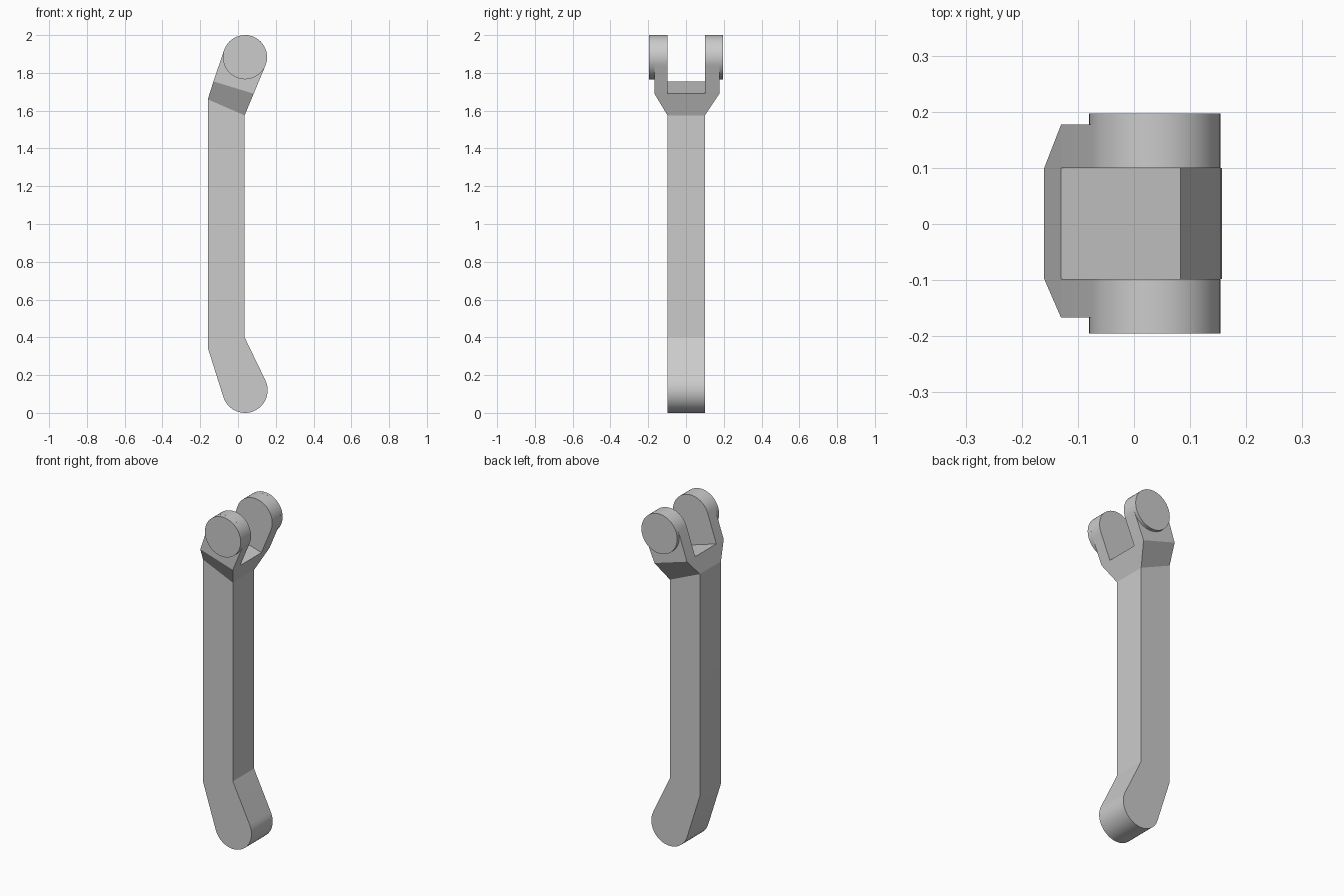
import bpy, bmesh, math

if "Cube" in bpy.data.objects:
    bpy.data.objects.remove(bpy.data.objects["Cube"])

# Material
grey = bpy.data.materials.new("plain grey")
grey.use_nodes = True
tone = (0.6, 0.6, 0.6, 1)
grey.diffuse_color = tone
grey.node_tree.nodes["Principled BSDF"].inputs["Base Color"].default_value = tone


def arc(cx, cz, r, start, end, steps=24):
    angles = [math.radians(start + (end - start) * i / steps) for i in range(steps + 1)]
    return [(cx + r * math.cos(a), cz + r * math.sin(a)) for a in angles]


def loft(name, front, y_front, back, y_back):
    """Solid between matching side outlines; each y may vary per point."""
    bm = bmesh.new()
    a = [bm.verts.new((x, y, z)) for (x, z), y in zip(front, y_front)]
    b = [bm.verts.new((x, y, z)) for (x, z), y in zip(back, y_back)]
    bm.faces.new(a)
    bm.faces.new(b[::-1])
    for i in range(len(a)):
        j = (i + 1) % len(a)
        bm.faces.new((a[j], a[i], b[i], b[j]))
    bmesh.ops.recalc_face_normals(bm, faces=bm.faces)
    mesh = bpy.data.meshes.new(name)
    bm.to_mesh(mesh)
    bm.free()
    mesh.materials.append(grey)
    obj = bpy.data.objects.new(name, mesh)
    bpy.context.collection.objects.link(obj)
    bpy.ops.object.select_all(action="DESELECT")
    obj.select_set(True)
    bpy.context.view_layer.objects.active = obj
    bpy.ops.object.shade_smooth_by_angle(angle=math.radians(25))
    return obj


def slab(name, outline, y0, y1):
    n = len(outline)
    return loft(name, outline, [y0] * n, outline, [y1] * n)


# Lines shared by the shaft, collar and fork arms
shaft_top = [(0.035, 1.575), (-0.16, 1.66)]
slot_floor = [(0.083, 1.69), (-0.13, 1.755)]

# Shaft with a bent, rounded lower end
foot = arc(0.037, 0.12, 0.12, 197, 387)
slab("shaft", [(-0.16, 0.345)] + foot + [(0.035, 0.40)] + shaft_top, -0.098, 0.1)

# Flared collar below the slot
collar = shaft_top + slot_floor[::-1]
loft("collar", collar, [-0.098, -0.098, -0.167, -0.167],
     collar, [0.1, 0.1, 0.177, 0.177])

# Fork arms with raised round bosses
for side, inner, outer, face in (("front", -0.098, -0.167, -0.195),
                                 ("back", 0.1, 0.177, 0.197)):
    tip = arc(0.037, 1.883, 0.117, -24, 162)
    slab(side + "_fork_arm", slot_floor[:1] + tip + slot_floor[1:], inner, outer)
    ring = arc(0.037, 1.883, 0.117, 0, 360, 48)[:-1]
    slab(side + "_boss", ring, outer, face)
